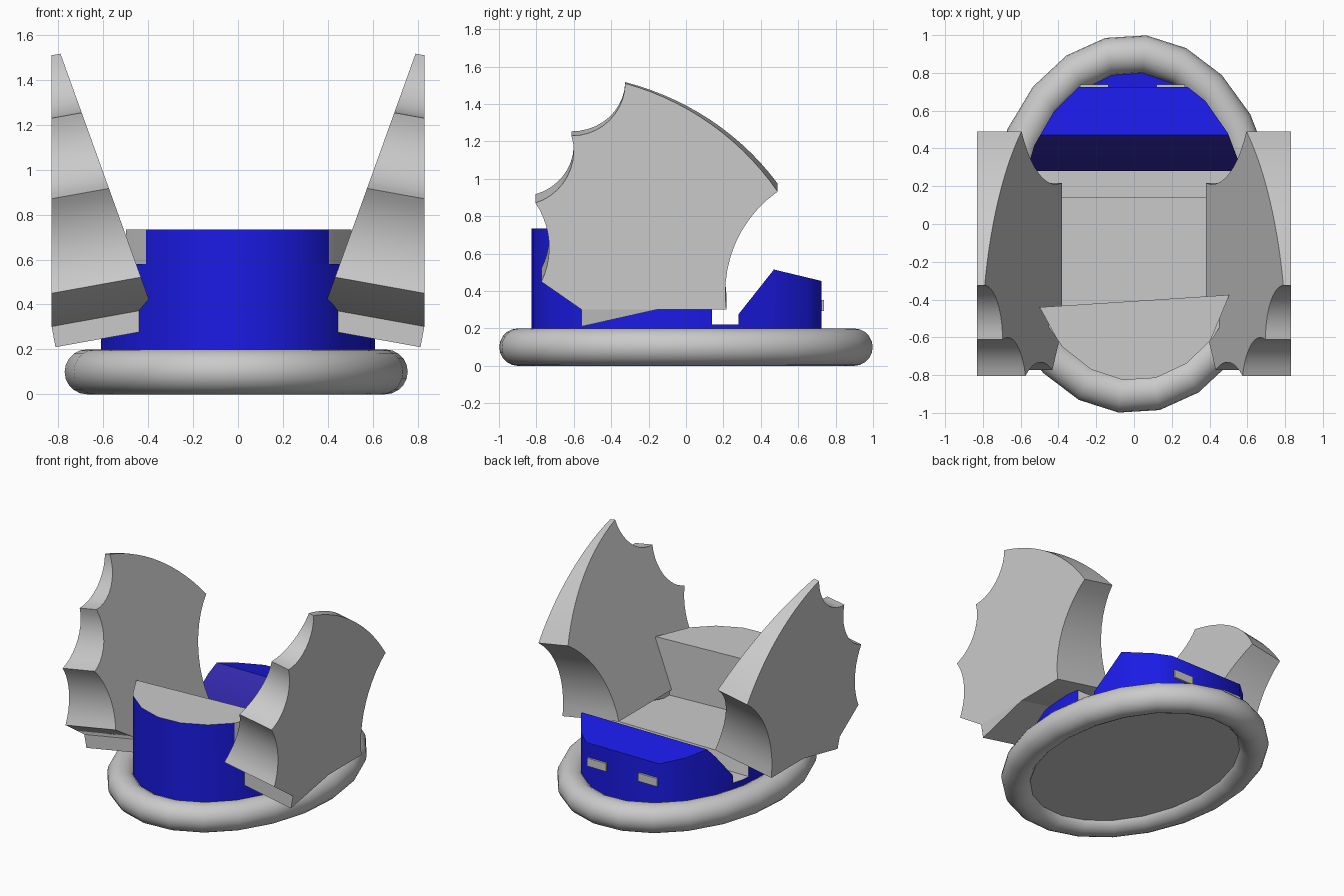
import bpy, bmesh, math
from mathutils import Vector

if "Cube" in bpy.data.objects:
    bpy.data.objects.remove(bpy.data.objects["Cube"])


def material(name, rgb):
    m = bpy.data.materials.new(name)
    m.diffuse_color = (*rgb, 1)
    m.use_nodes = True
    m.node_tree.nodes["Principled BSDF"].inputs["Base Color"].default_value = m.diffuse_color
    return m


GREY = material("light grey", (0.59, 0.59, 0.59))
BLUE = material("bright blue", (0.0105, 0.0105, 0.78))
GLASS = material("dark violet glass", (0.036, 0.023, 0.45))
WHITE = material("white", (0.9, 0.9, 0.9))
SEG, TURN = 22, math.radians(-5.5)   # sides and twist shared by ring and hull


def finish(bm, name, mats, angle=40):
    """Turn a bmesh into an object, smooth with sharp edges kept."""
    bmesh.ops.recalc_face_normals(bm, faces=bm.faces)
    for f in bm.faces:
        f.smooth = True
    for e in bm.edges:
        e.smooth = e.calc_face_angle(3) < math.radians(angle)
    me = bpy.data.meshes.new(name)
    bm.to_mesh(me)
    bm.free()
    for m in mats:
        me.materials.append(m)
    ob = bpy.data.objects.new(name, me)
    bpy.context.collection.objects.link(ob)
    return ob


def ellipse(t, rx, ry, z):
    a = 2 * math.pi * t / SEG + TURN
    return Vector((-rx * math.sin(a), ry * math.cos(a), z))


def loft(bm, a, b):
    """Closed solid between two matching loops of points."""
    va, vb = [bm.verts.new(p) for p in a], [bm.verts.new(p) for p in b]
    n = len(va)
    for i in range(n):
        j = (i + 1) % n
        bm.faces.new((va[i], va[j], vb[j], vb[i]))
    bm.faces.new(va)
    bm.faces.new(vb)


def hull_part(name, z0, z1, mats, cuts=(), top=0, bottom=0, angle=40):
    """Slice of the oval hull; cuts are (point, outward normal, material)."""
    bm = bmesh.new()
    loops = [[ellipse(i, 0.61, 0.83, z) for i in range(SEG)] for z in (z0, z1)]
    loft(bm, *loops)
    bmesh.ops.recalc_face_normals(bm, faces=bm.faces)
    for f in bm.faces:
        if f.normal.z > 0.9:
            f.material_index = top
        elif f.normal.z < -0.9:
            f.material_index = bottom
    for co, no, mat in cuts:
        res = bmesh.ops.bisect_plane(bm, geom=bm.verts[:] + bm.edges[:] + bm.faces[:],
                                     plane_co=co, plane_no=no, clear_outer=True)
        edges = [g for g in res["geom_cut"] if isinstance(g, bmesh.types.BMEdge)]
        cap = bmesh.ops.edgeloop_fill(bm, edges=edges)["faces"]
        for f in cap:
            f.material_index = mat
    return finish(bm, name, mats, angle)


# Inflated ring
bm = bmesh.new()
rings = []
for i in range(SEG):
    c = ellipse(i, 0.665, 0.903, 0.1)
    out = Vector((c.x / 0.665, c.y / 0.903, 0)).normalized()
    c.x -= 0.008
    rings.append([bm.verts.new(c + 0.1 * (out * math.cos(b) + Vector((0, 0, math.sin(b)))))
                  for b in (2 * math.pi * k / 20 for k in range(20))])
for i in range(SEG):
    for k in range(20):
        a, b, m = rings[i], rings[(i + 1) % SEG], (k + 1) % 20
        bm.faces.new((a[k], b[k], b[m], a[m]))
finish(bm, "ring", [GREY])

# Hull base, cockpit floor and seat
BG = [BLUE, GREY, GLASS, WHITE]
hull_part("hull_base", 0.06, 0.10, BG, bottom=1)
hull_part("cockpit_floor", 0.09, 0.22, BG, [((0, 0.29, 0), (0, 1, 0), 0)], top=1)
hull_part("seat", 0.19, 0.34, BG, [((0, 0.14, 0), (0, 1, 0), 3),
                                   ((0, -0.5, 0), (0, -1, 0), 0)], top=1)

# Seat back, with notched upper corners
back_cut = ((0, -0.408, 0), (-0.065, 1, 0), 1)
hull_part("seat_back_lower", 0.19, 0.58, BG, [back_cut], top=1)
hull_part("seat_back_upper", 0.58, 0.735, BG,
          [back_cut, ((-0.50, -0.44, 0), (-0.275, -0.15, 0), 1),
           ((0.505, -0.375, 0), (0.285, -0.118, 0), 1)], top=1)

# Hood with sloped windscreen
hull_part("hood", 0.09, 0.60, BG,
          [((0, 0.28, 0), (0, -1, 0), 0), ((0, 0.725, 0), (0, 1, 0), 0),
           ((0, 0.47, 0.515), (0, -0.24, 0.19), 2),
           ((0, 0.47, 0.515), (0, 0.06, 0.25), 0)], angle=50)

# Small plates on the tail
for side, x0, x1 in (("left", -0.285, -0.135), ("right", 0.12, 0.27)):
    bm = bmesh.new()
    loft(bm, *[[(x0, y, 0.293), (x1, y, 0.293), (x1, y, 0.351), (x0, y, 0.351)]
               for y in (0.72, 0.739)])
    finish(bm, "tail_plate_" + side, [GREY])


def arc(a, m, b, n=10):
    """Points on the circle through a, m, b, leaving out b."""
    (ax, ay), (mx, my), (bx, by) = a, m, b
    d = 2 * (ax * (my - by) + mx * (by - ay) + bx * (ay - my))
    sa, sm, sb = ax * ax + ay * ay, mx * mx + my * my, bx * bx + by * by
    cx = (sa * (my - by) + sm * (by - ay) + sb * (ay - my)) / d
    cy = (sa * (bx - mx) + sm * (ax - bx) + sb * (mx - ax)) / d
    r = math.hypot(ax - cx, ay - cy)
    t0 = math.atan2(ay - cy, ax - cx)
    t1 = math.atan2(by - cy, bx - cx)
    sweep = (t1 - t0 + math.pi) % (2 * math.pi) - math.pi
    return [(cx + r * math.cos(t0 + sweep * i / n), cy + r * math.sin(t0 + sweep * i / n))
            for i in range(n)]


# Bat-like wings: scalloped side profile (y, z), thinning towards the top
tip, nose, barb, chin = (-0.325, 1.51), (-0.612, 1.23), (-0.805, 0.871), (-0.773, 0.45)
tail, heel, toe = (0.49, 0.932), (0.216, 0.302), (-0.56, 0.302)
profile = (arc(tail, (0.12, 1.302), tip, 14) + arc(tip, (-0.40, 1.322), nose)
           + arc(nose, (-0.612, 1.068), barb) + arc(barb, (-0.732, 0.652), chin)
           + [chin, toe] + arc(heel, (0.315, 0.75), tail))
wedge = [(-0.56, 0.302), (-0.56, 0.207), (-0.15, 0.302)]
TILT = 0.18                          # rise of the wing edges towards the middle


def side_point(s, x, y, z):
    return (s * x, y, z + TILT * (0.83 - x))


for side, s in (("left", -1), ("right", 1)):
    bm = bmesh.new()
    loft(bm, [side_point(s, 0.83, y, z) for y, z in profile],
         [side_point(s, (0.2984 + 0.36 * z) / 1.0648, y, z) for y, z in profile])
    finish(bm, "wing_" + side, [GREY])
    # Wedge-shaped mount under each wing
    bm = bmesh.new()
    loft(bm, [side_point(s, 0.83 - TILT * (0.302 - z), y, z) for y, z in wedge],
         [side_point(s, 0.40, y, z) for y, z in wedge])
    finish(bm, "wing_mount_" + side, [GREY])
